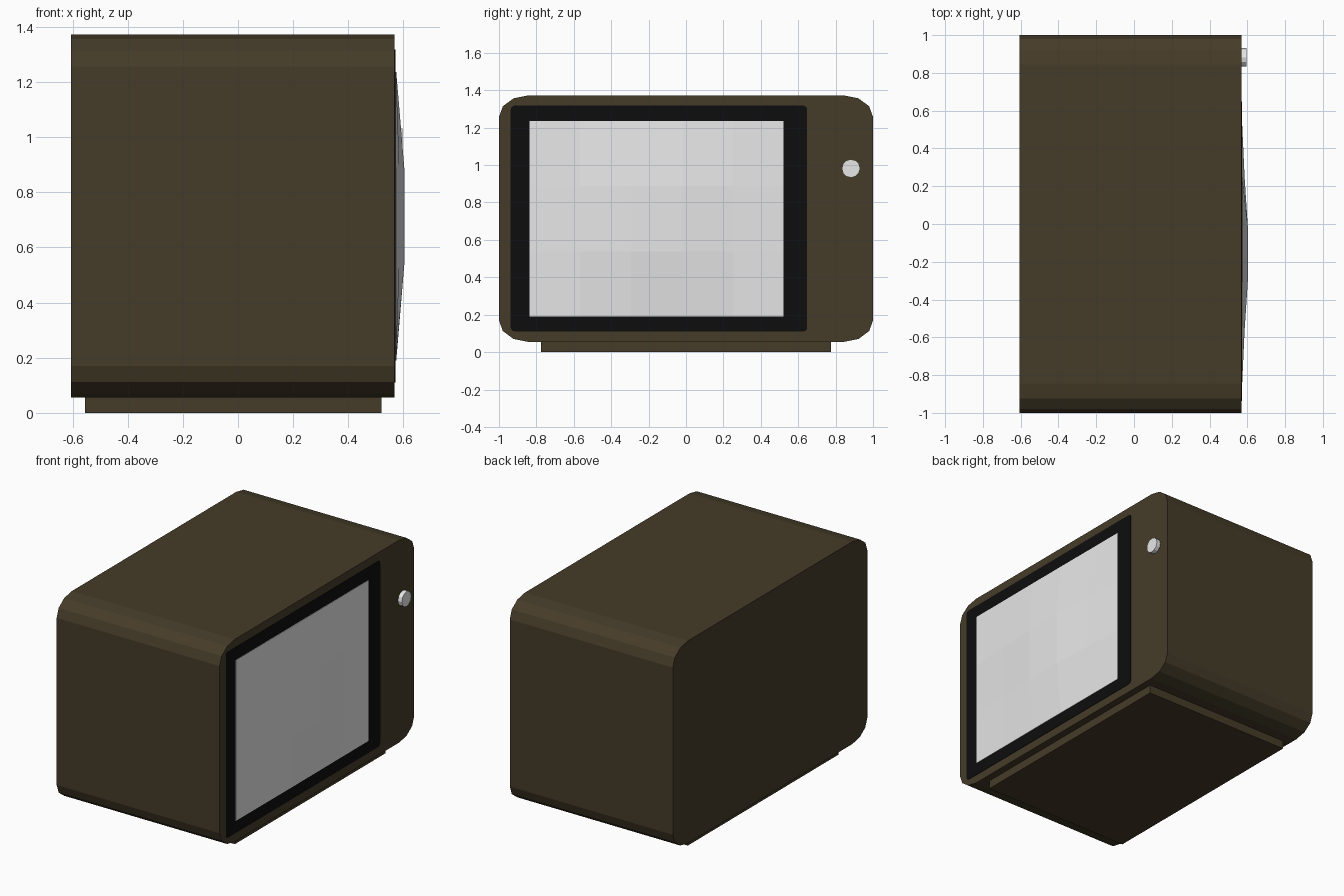
import bpy, bmesh, math

if "Cube" in bpy.data.objects:
    bpy.data.objects.remove(bpy.data.objects["Cube"])


def material(name, r, g, b):
    m = bpy.data.materials.new(name)
    m.diffuse_color = (r, g, b, 1)
    m.use_nodes = True
    m.node_tree.nodes["Principled BSDF"].inputs["Base Color"].default_value = m.diffuse_color
    return m


BROWN = material("dark brown", 0.060, 0.045, 0.022)
BLACK = material("black", 0.004, 0.004, 0.004)
WHITE = material("pale screen", 0.82, 0.82, 0.82)


def finish(name, bm, mat):
    bmesh.ops.recalc_face_normals(bm, faces=bm.faces)
    me = bpy.data.meshes.new(name)
    bm.to_mesh(me)
    bm.free()
    me.materials.append(mat)
    ob = bpy.data.objects.new(name, me)
    bpy.context.collection.objects.link(ob)
    return ob


def rounded(y0, y1, z0, z1, ry, rz, seg):
    """Rectangle in the yz plane with elliptical corners."""
    pts = []
    corners = [(y1 - ry, z1 - rz), (y0 + ry, z1 - rz),
               (y0 + ry, z0 + rz), (y1 - ry, z0 + rz)]
    for i, (cy, cz) in enumerate(corners):
        for k in range(seg + 1):
            a = math.pi / 2 * (i + k / seg)
            pts.append((cy + ry * math.cos(a), cz + rz * math.sin(a)))
    return pts


def extrude_x(name, pts, x0, x1, mat):
    bm = bmesh.new()
    a = [bm.verts.new((x0, y, z)) for y, z in pts]
    b = [bm.verts.new((x1, y, z)) for y, z in pts]
    bm.faces.new(a)
    bm.faces.new(b)
    n = len(pts)
    for i in range(n):
        j = (i + 1) % n
        bm.faces.new((a[i], a[j], b[j], b[i]))
    return finish(name, bm, mat)


# Cabinet, base and screen surround
extrude_x("cabinet", rounded(-1, 1, 0.055, 1.372, 0.155, 0.115, 3), -0.605, 0.568, BROWN)
extrude_x("base", [(-0.775, 0), (0.775, 0), (0.775, 0.06), (-0.775, 0.06)], -0.555, 0.52, BROWN)
extrude_x("screen_surround", rounded(-0.937, 0.648, 0.11, 1.318, 0.02, 0.02, 2), 0.566, 0.5705, BLACK)

# Bulging screen: 5 x 3 grid with walls running back into the cabinet
Y0, Y1, Z0, Z1, NY, NZ = -0.838, 0.522, 0.19, 1.236, 5, 3
bm = bmesh.new()
grid = []
for j in range(NZ + 1):
    row = []
    for i in range(NY + 1):
        y = Y0 + (Y1 - Y0) * i / NY
        z = Z0 + (Z1 - Z0) * j / NZ
        d2 = (y - (Y0 + Y1) / 2) ** 2 + (z - (Z0 + Z1) / 2) ** 2
        row.append(bm.verts.new((max(0.573, 0.609 - 0.12 * d2), y, z)))
    grid.append(row)
for j in range(NZ):
    for i in range(NY):
        bm.faces.new((grid[j][i], grid[j][i + 1], grid[j + 1][i + 1], grid[j + 1][i]))
rim = [e for e in bm.edges if e.is_boundary]
new = bmesh.ops.extrude_edge_only(bm, edges=rim)["geom"]
for v in new:
    if isinstance(v, bmesh.types.BMVert):
        v.co.x = 0.567
finish("screen", bm, WHITE)

# Control knob
knob = [(0.882 + 0.049 * math.cos(math.tau * k / 12), 0.982 + 0.049 * math.sin(math.tau * k / 12))
        for k in range(12)]
extrude_x("knob", knob, 0.56, 0.596, WHITE)
